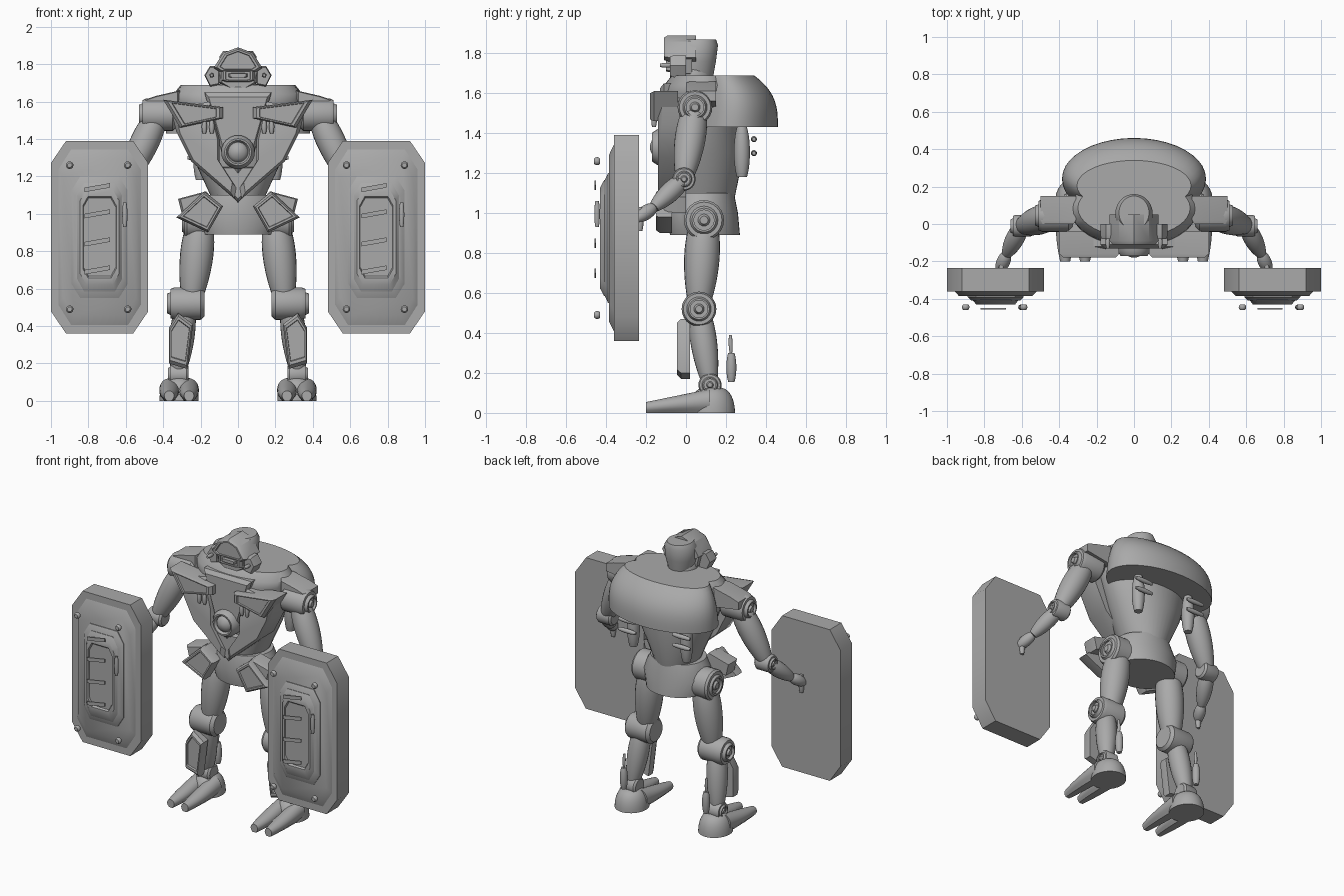
import bpy, bmesh, math
from mathutils import Vector

default_cube = bpy.data.objects.get("Cube")
if default_cube:
    bpy.data.objects.remove(default_cube)

grey = (.4, .4, .4, 1)
steel = bpy.data.materials.new("steel_grey")
steel.use_nodes = True
steel.diffuse_color = grey
steel.node_tree.nodes["Principled BSDF"].inputs["Base Color"].default_value = grey


def loft(name, rings):
    """Skin a stack of equal-length rings and cap both ends."""
    bm = bmesh.new()
    rows = [[bm.verts.new(point) for point in ring] for ring in rings]
    for lower, upper in zip(rows, rows[1:]):
        for i in range(len(lower)):
            bm.faces.new((lower[i - 1], lower[i], upper[i], upper[i - 1]))
    bm.faces.new(rows[0])
    bm.faces.new(rows[-1])
    bmesh.ops.recalc_face_normals(bm, faces=bm.faces)
    mesh = bpy.data.meshes.new(name)
    bm.to_mesh(mesh)
    bm.free()
    mesh.materials.append(steel)
    part = bpy.data.objects.new(name, mesh)
    bpy.context.collection.objects.link(part)
    bpy.ops.object.select_all(action="DESELECT")
    part.select_set(True)
    bpy.context.view_layer.objects.active = part
    bpy.ops.object.shade_smooth_by_angle(angle=math.radians(35))


def circle(sides):
    turns = [math.tau * i / sides for i in range(sides)]
    return [(math.cos(turn), math.sin(turn)) for turn in turns]


def turned(name, start, end, radius, profile):
    """Round part along a line; profile holds (fraction of length, fraction of radius)."""
    start, end = Vector(start), Vector(end)
    axis = end - start
    across = axis.orthogonal().normalized()
    over = axis.normalized().cross(across)
    loft(name, [[start + axis * along + (across * c + over * s) * radius * size
                 for c, s in circle(24)] for along, size in profile])


def limb(name, start, end, radius, taper=1):
    """Swelling rod with softened ends, narrowing towards its end."""
    steps = 12
    profile = []
    for i in range(steps + 1):
        t = i / steps
        swell = math.sin(math.pi * (.1 + .8 * t)) ** .4
        profile.append((t, swell * (1 + (taper - 1) * t)))
    turned(name, start, end, radius, profile)


def joint(name, centre, half_length, radius, side):
    """Sideways bearing with a stepped cap on its outer end."""
    reach = Vector((side * half_length, 0, 0))
    turned(name, centre - reach, centre + reach, radius, [
        (0, .8), (.1, 1), (.8, 1), (.9, .9), (.9, .7), (1, .6),
        (1, .5), (.9, .5), (.9, .3), (1, .2)])


def body(name, levels, x=0):
    """Stack of ovals: height, half width, front, back."""
    rings = []
    for z, half_width, front, back in levels:
        middle, depth = (front + back) / 2, (back - front) / 2
        rings.append([(x + half_width * c, middle + depth * s, z) for c, s in circle(40)])
    loft(name, rings)


def plate(name, outline, back, front, bevel=.02, rim=False, side=1):
    """Upright plate with a bevelled face and, if wanted, a raised rim."""
    centre_x = sum(x for x, z in outline) / len(outline)
    centre_z = sum(z for x, z in outline) / len(outline)
    tiers = [(back, 1), (front + bevel, 1), (front, .87)]
    if rim:
        tiers += [(front, .75), (front + bevel / 2, .72)]
    loft(name, [[(side * (centre_x + (x - centre_x) * size), y, centre_z + (z - centre_z) * size)
                 for x, z in outline] for y, size in tiers])


def mirrored(half):
    return half + [(-x, z) for x, z in reversed(half) if x > 0]


def octagon(x, z, half_width, half_height):
    inner_x, inner_z = half_width * .69, half_height * .77
    corner = [(half_width, inner_z), (inner_x, half_height)]
    top = corner + [(-a, b) for a, b in reversed(corner)]
    return [(x + a, z + b) for a, b in top] + [(x - a, z - b) for a, b in top]


# Trunk
body("torso", [(1.06, .13, -.06, .24), (1.3, .24, -.1, .29), (1.6, .34, -.12, .28),
               (1.64, .34, -.11, .27), (1.69, .3, -.07, .24)])
body("pelvis", [(.89, .2, -.08, .27), (1, .23, -.1, .26), (1.1, .18, -.08, .24)])
shell = []
for i in range(11):
    t = i / 10
    shell.append((1.43 + .26 * t, .385 - .08 * t ** 3, .02 + .05 * t, .46 - .12 * t ** 3))
body("back_shell", shell)
plate("breastplate", mirrored([(0, 1.65), (.18, 1.65), (.08, 1.3), (0, 1.2)]), 0, -.13)
plate("belly_point", mirrored([(0, 1.25), (.16, 1.25), (0, 1.06)]), 0, -.12)
lamp = Vector((0, -.08, 1.33))
forward = Vector((0, -.1, 0))
turned("chest_lamp_ring", lamp, lamp + forward * .9, .09, [(0, 1), (.7, 1), (1, .8), (1, .7), (.8, .6)])
turned("chest_lamp", lamp, lamp + forward, .06, [(0, 1), (.6, 1), (.8, .8), (.9, .6), (1, .2)])

# Head
limb("neck", (0, .03, 1.6), (0, .03, 1.75), .1)
body("skull", [(1.65, .07, -.05, .13), (1.76, .1, -.05, .15), (1.84, .1, -.05, .16),
               (1.87, .08, -.03, .15)])
plate("helmet", mirrored([(0, 1.89), (.08, 1.86), (.13, 1.78), (.1, 1.76), (0, 1.76)]),
      .05, -.11, rim=True)
plate("face", mirrored([(0, 1.78), (.12, 1.78), (.1, 1.7), (.05, 1.67), (0, 1.67)]), .03, -.08)
plate("visor_frame", octagon(0, 1.74, .09, .035), 0, -.1, rim=True)
plate("visor", octagon(0, 1.74, .05, .012), 0, -.11)

for side, label in ((1, "left_"), (-1, "right_")):
    def at(x, y, z):
        return Vector((side * x, y, z))

    # Head guards
    plate(label + "ear_guard", [(.1, 1.79), (.15, 1.79), (.18, 1.74), (.15, 1.68), (.1, 1.69)],
          0, -.08, side=side)
    limb(label + "eye_stud", at(.14, -.07, 1.74), at(.14, -.13, 1.74), .012)

    # Chest armour
    plate(label + "chest_armour", [(.36, 1.56), (.33, 1.44), (.25, 1.28), (.02, 1.08), (.01, 1.14),
                                   (.1, 1.28), (.1, 1.4), (.15, 1.6)], .03, -.14, side=side)
    plate(label + "brow_block", [(.4, 1.61), (.08, 1.57), (.08, 1.51), (.31, 1.46)],
          -.04, -.18, rim=True, side=side)
    for x in (.14, .18):
        limb(label + "chest_vent", at(x, -.16, 1.43), at(x, -.16, 1.5), .014)

    # Hip armour
    plate(label + "hip_plate", [(.18, 1.12), (.08, 1.04), (.16, .9), (.33, .98)],
          -.07, -.15, rim=True, side=side)
    plate(label + "hip_bracket", [(.17, 1.12), (.32, 1.08), (.3, 1), (.1, 1.04)],
          0, -.11, side=side)

    # Backpack canister and crossbars
    limb(label + "back_canister", at(.2, .28, 1.18), at(.2, .28, 1.43), .04)
    for z in (1.3, 1.37):
        limb(label + "back_crossbar", at(.14, .34, z), at(.27, .34, z), .015)

    # Arm
    shoulder, elbow = at(.43, .045, 1.53), at(.6, -.01, 1.17)
    wrist, hand = at(.68, -.16, 1.03), at(.72, -.25, .97)
    plate(label + "shoulder_block", [(.31, 1.66), (.44, 1.63), (.5, 1.61), (.5, 1.56), (.31, 1.53)],
          .15, 0, side=side)
    joint(label + "shoulder_joint", shoulder, .1, .087, side)
    limb(label + "upper_arm", shoulder, elbow, .087, .75)
    joint(label + "elbow_joint", elbow, .06, .058, side)
    limb(label + "forearm", elbow, wrist, .055, .8)
    limb(label + "hand", wrist, hand, .038, .9)
    limb(label + "grip", hand + at(-.01, .02, -.06), hand + at(-.01, .02, .06), .018)

    # Leg
    hip, knee, ankle = at(.2, .09, .965), at(.28, .065, .52), at(.32, .12, .14)
    joint(label + "hip_joint", hip + at(.03, 0, 0), .07, .1, side)
    limb(label + "thigh", hip, knee - at(.03, 0, 0), .1, .75)
    joint(label + "knee_joint", knee, .1, .087, side)
    limb(label + "shin", knee, ankle, .075, .75)
    plate(label + "shin_guard", [(.32, .47), (.24, .41), (.27, .17), (.37, .2), (.37, .39)],
          .02, -.045, rim=True, side=side)
    limb(label + "piston_sleeve", at(.31, .227, .155), at(.31, .227, .3), .025)
    limb(label + "piston_rod", at(.31, .225, .3), at(.31, .222, .39), .01)

    # Foot
    joint(label + "ankle_joint", ankle, .055, .058, side)
    heel = []
    for i in range(9):
        rise = math.radians(10 * i)
        spread = math.cos(rise) ** .6
        heel.append((.13 * math.sin(rise), .105 * spread, .13 - .115 * spread, .13 + .115 * spread))
    body(label + "heel", heel, side * .315)
    for middle in (.262, .368):
        toe = []
        for i in range(9):
            t = i / 8
            half_width, half_height = .053 * (1 - .5 * t ** 3), .06 - .033 * t
            toe.append([(side * middle + half_width * c, .12 - .32 * t,
                         half_height + half_height * max(s, -.8) * (1 if s > -.8 else 1.25))
                        for c, s in circle(24)])
        loft(label + "toe", toe)

    # Shield, the same way round on both arms
    x, z = side * .74, .875
    plate(label + "shield_slab", octagon(x, z, .26, .515), -.235, -.36, bevel=0)
    plate(label + "shield_face", octagon(x, z, .225, .48), -.35, -.385, bevel=.03)
    plate(label + "shield_panel", octagon(x, z, .15, .325), -.38, -.41, rim=True)
    plate(label + "shield_boss", octagon(x, z, .12, .29), -.39, -.43, rim=True)
    limb(label + "shield_handle", (x + .135, -.445, .93), (x + .135, -.445, 1.06), .014)
    for bolt_x in (x - .16, x + .15):
        for bolt_z in (z - .385, z + .385):
            limb(label + "shield_bolt", (bolt_x, -.43, bolt_z), (bolt_x, -.46, bolt_z), .02)
    for slat_z in (.7, .85, 1, 1.14):
        slat = [(x - .08, slat_z - .024), (x + .055, slat_z), (x + .055, slat_z + .024), (x - .08, slat_z)]
        plate(label + "shield_slat", slat, -.45, -.458, bevel=0)
